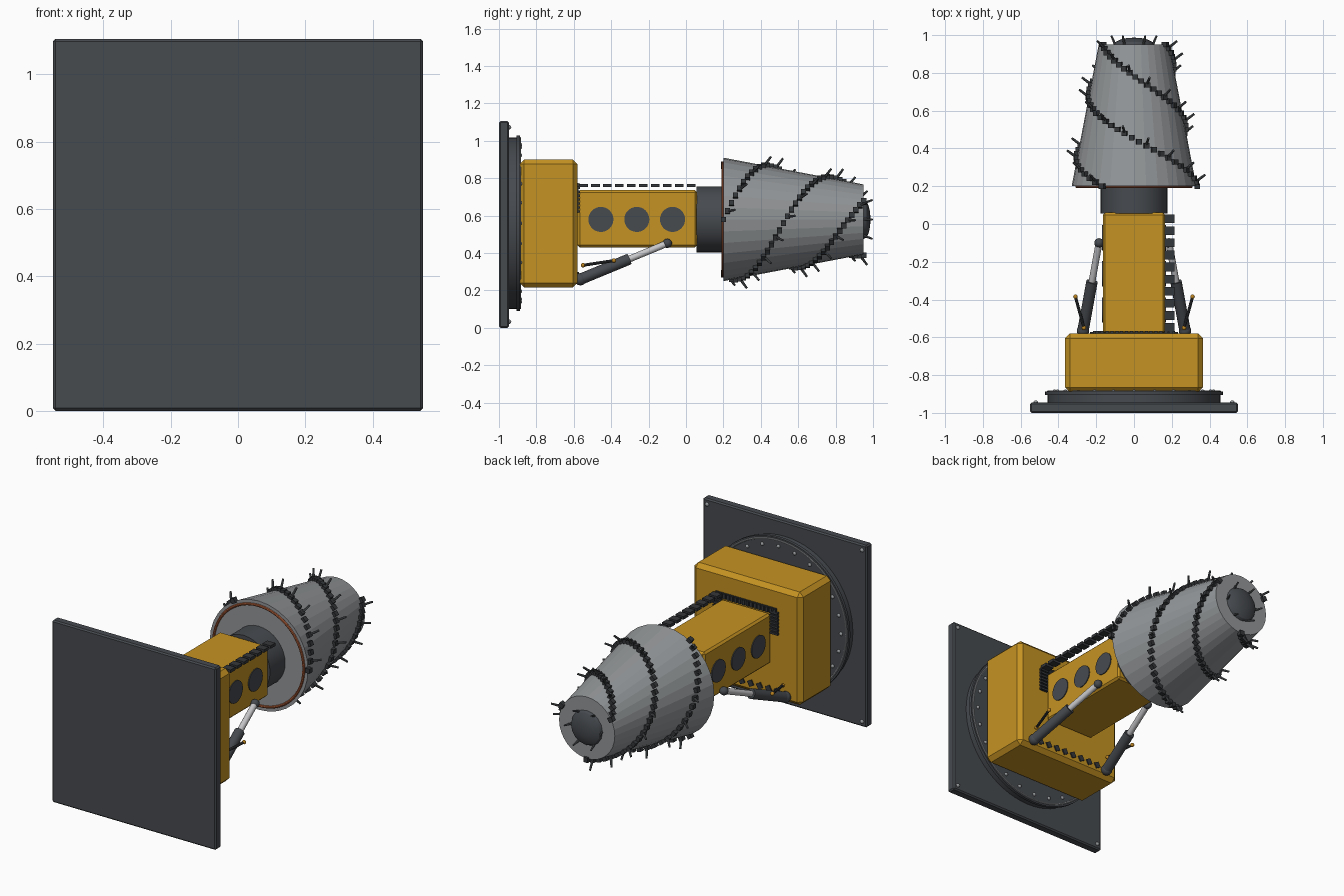
import bpy
import bmesh
from math import pi, cos, sin, tau
from mathutils import Vector, Matrix

if "Cube" in bpy.data.objects:
    bpy.data.objects.remove(bpy.data.objects["Cube"])


def material(name, r, g, b):
    m = bpy.data.materials.new(name)
    m.use_nodes = True
    m.diffuse_color = (r, g, b, 1)
    m.node_tree.nodes["Principled BSDF"].inputs["Base Color"].default_value = (r, g, b, 1)
    return m


YELLOW = material("machine_yellow", 0.56, 0.29, 0.016)
DARK = material("dark_grey", 0.062, 0.069, 0.078)
BLACK = material("near_black", 0.034, 0.038, 0.041)
STEEL = material("drum_grey", 0.29, 0.305, 0.315)
CHROME = material("bright_steel", 0.58, 0.58, 0.6)
ORANGE = material("seal_orange", 0.42, 0.11, 0.04)
PICK = material("pick_grey", 0.09, 0.1, 0.105)
BRASS = material("brass", 0.5, 0.23, 0.015)

MID = 0.58       # height of the boom and drum axis
FACE = -0.58     # rear face of the housing
Y_AXIS = Matrix.Rotation(-pi / 2, 4, 'X')


def finish(name, bm, mat, smooth=False, bevel=0):
    """Turn a bmesh into an object with one material."""
    mesh = bpy.data.meshes.new(name)
    bm.to_mesh(mesh)
    bm.free()
    mesh.materials.append(mat)
    ob = bpy.data.objects.new(name, mesh)
    bpy.context.collection.objects.link(ob)
    if smooth:
        bpy.ops.object.select_all(action='DESELECT')
        ob.select_set(True)
        bpy.context.view_layer.objects.active = ob
        bpy.ops.object.shade_smooth_by_angle()
    if bevel:
        mod = ob.modifiers.new("Bevel", 'BEVEL')
        mod.width = bevel
        mod.segments = 1
    return ob


def add_box(bm, centre, size, rot=Matrix.Identity(4)):
    mat = Matrix.Translation(centre) @ rot @ Matrix.Diagonal((*size, 1))
    bmesh.ops.create_cube(bm, size=1, matrix=mat)


def add_rod(bm, a, b, r1, r2=None, sides=16):
    a, b = Vector(a), Vector(b)
    rot = (b - a).to_track_quat('Z', 'Y').to_matrix().to_4x4()
    bmesh.ops.create_cone(bm, cap_ends=True, segments=sides, radius1=r1,
                          radius2=r1 if r2 is None else r2, depth=(b - a).length,
                          matrix=Matrix.Translation((a + b) / 2) @ rot)


def add_ball(bm, centre, r, squash=1):
    mat = Matrix.Translation(centre) @ Matrix.Diagonal((1, squash, 1, 1)) @ Y_AXIS
    bmesh.ops.create_uvsphere(bm, u_segments=16, v_segments=8, radius=r, matrix=mat)


def box(name, centre, size, mat, bevel=0):
    bm = bmesh.new()
    add_box(bm, centre, size)
    return finish(name, bm, mat, bevel=bevel)


def rod(name, a, b, r, mat, r2=None, sides=32, smooth=True):
    bm = bmesh.new()
    add_rod(bm, a, b, r, r2, sides)
    return finish(name, bm, mat, smooth)


def ball(name, centre, r, mat, squash=1):
    bm = bmesh.new()
    add_ball(bm, centre, r, squash)
    return finish(name, bm, mat, True)


def ring(name, centre, radius, thick, mat):
    bpy.ops.mesh.primitive_torus_add(major_radius=radius, minor_radius=thick, major_segments=64,
                                     minor_segments=8, location=centre, rotation=(pi / 2, 0, 0))
    ob = bpy.context.object
    ob.name = name
    ob.data.materials.append(mat)
    bpy.ops.object.shade_smooth_by_angle()


def polar(r, angle, y, z=MID):
    return Vector((r * cos(angle), y, z + r * sin(angle)))


# Mounting plate, turntable and their bolts
box("mounting_plate", (0, -0.973, 0.553), (1.1, 0.054, 1.105), DARK, 0.008)
rod("turntable", (0, -0.95, 0.56), (0, -0.9, 0.56), 0.458, DARK, sides=64)
rod("turntable_lip", (0, -0.905, 0.56), (0, -0.887, 0.56), 0.47, DARK, sides=64)
ring("turntable_ring", (0, -0.888, 0.56), 0.455, 0.006, STEEL)
bm = bmesh.new()
for i in range(24):
    add_ball(bm, polar(0.42, tau * i / 24, -0.887, 0.56), 0.011)
for sx in (-1, 1):
    for sz in (-1, 1):
        add_ball(bm, (sx * 0.52, -0.946, 0.553 + sz * 0.52), 0.012)
finish("plate_bolts", bm, STEEL, True)

# Housing and boom
box("housing", (0, -0.735, 0.558), (0.73, 0.31, 0.685), YELLOW, 0.025)
box("boom", (0, -0.26, 0.583), (0.33, 0.64, 0.306), YELLOW, 0.012)
bm = bmesh.new()
for y in (-0.455, -0.263, -0.072):
    add_rod(bm, (-0.17, y, MID), (0.17, y, MID), 0.067, sides=32)
finish("boom_side_discs", bm, DARK, True)

# Cable carrier along the boom and over the housing face
bm = bmesh.new()
for i in range(10):
    add_box(bm, (0.188, 0.028 - i * 0.064, 0.761), (0.055, 0.046, 0.018))
finish("cable_carrier", bm, BLACK)
bm = bmesh.new()
add_box(bm, (0, FACE + 0.003, 0.757), (0.41, 0.006, 0.035))
for i in range(16):
    add_box(bm, (-0.195 + i * 0.026, FACE + 0.007, 0.757), (0.016, 0.014, 0.03))
for side in (-1, 1):
    add_box(bm, (side * 0.19, FACE + 0.003, 0.685), (0.05, 0.006, 0.14))
    for i in range(7):
        add_box(bm, (side * 0.19, FACE + 0.007, 0.623 + i * 0.021), (0.055, 0.014, 0.012))
finish("cable_frame", bm, BLACK)

# Warning stripe between the ram feet
bm = bmesh.new()
for i in range(8):
    add_box(bm, (-0.21 + i * 0.06, FACE + 0.003, 0.275), (0.032, 0.008, 0.034),
            Matrix.Rotation(0.5, 4, 'Y'))
finish("warning_stripe", bm, BLACK)

# Hydraulic rams with hoses, one on each side
for side, label in ((1, "left"), (-1, "right")):
    foot = Vector((side * 0.27, -0.565, 0.26))
    head = Vector((side * 0.185, -0.1, 0.452))
    joint = foot.lerp(head, 0.56)
    rod(label + "_ram_barrel", foot, joint, 0.03, DARK, sides=16)
    rod(label + "_ram_rod", joint, head, 0.018, CHROME, sides=16)
    ball(label + "_ram_foot", foot, 0.033, DARK)
    ball(label + "_ram_head", head, 0.025, DARK)
    start = Vector((side * 0.265, -0.55, 0.335))
    end = Vector((side * 0.31, -0.385, 0.36))
    rod(label + "_hose", start, end, 0.008, BLACK, sides=8)
    bm = bmesh.new()
    for point in (start, end):
        add_ball(bm, point, 0.012)
    finish(label + "_hose_fittings", bm, BRASS, True)

# Neck, tapered drum and nose
DRUM_START, DRUM_END = 0.2, 0.95
R_START, R_END = 0.33, 0.187
rod("neck", (0, 0.055, MID), (0, 0.205, MID), 0.177, DARK)
rod("drum", (0, DRUM_START, MID), (0, DRUM_END, MID), R_START, STEEL, R_END, smooth=False)
ring("drum_seal", (0, DRUM_START - 0.002, MID), 0.303, 0.008, ORANGE)
ball("nose", (0, DRUM_END, MID), 0.105, DARK, 0.35)

# Three spiral rows of holders with cutting picks
BLOCKS = 36
holders, picks = bmesh.new(), bmesh.new()
for start in range(3):
    for i in range(BLOCKS):
        t = i / (BLOCKS - 1)
        angle = tau * (start / 3 + 0.75 * t)
        y = DRUM_START + (DRUM_END - DRUM_START) * t
        r = R_START + (R_END - R_START) * t
        turn = Matrix.Rotation(-angle, 4, 'Y')
        add_box(holders, polar(r + 0.004, angle, y), (0.03, 0.028, 0.028), turn)
        if i % 3 == 1:
            add_rod(picks, polar(r, angle, y), polar(r + 0.055, angle, y + 0.04), 0.008, 0.006, 8)
for i in range(6):
    angle = tau * i / 6
    add_rod(picks, polar(0.1, angle, DRUM_END), polar(0.12, angle, 0.997), 0.007, 0.005, 8)
finish("pick_holders", holders, BLACK)
finish("cutting_picks", picks, PICK, True)
